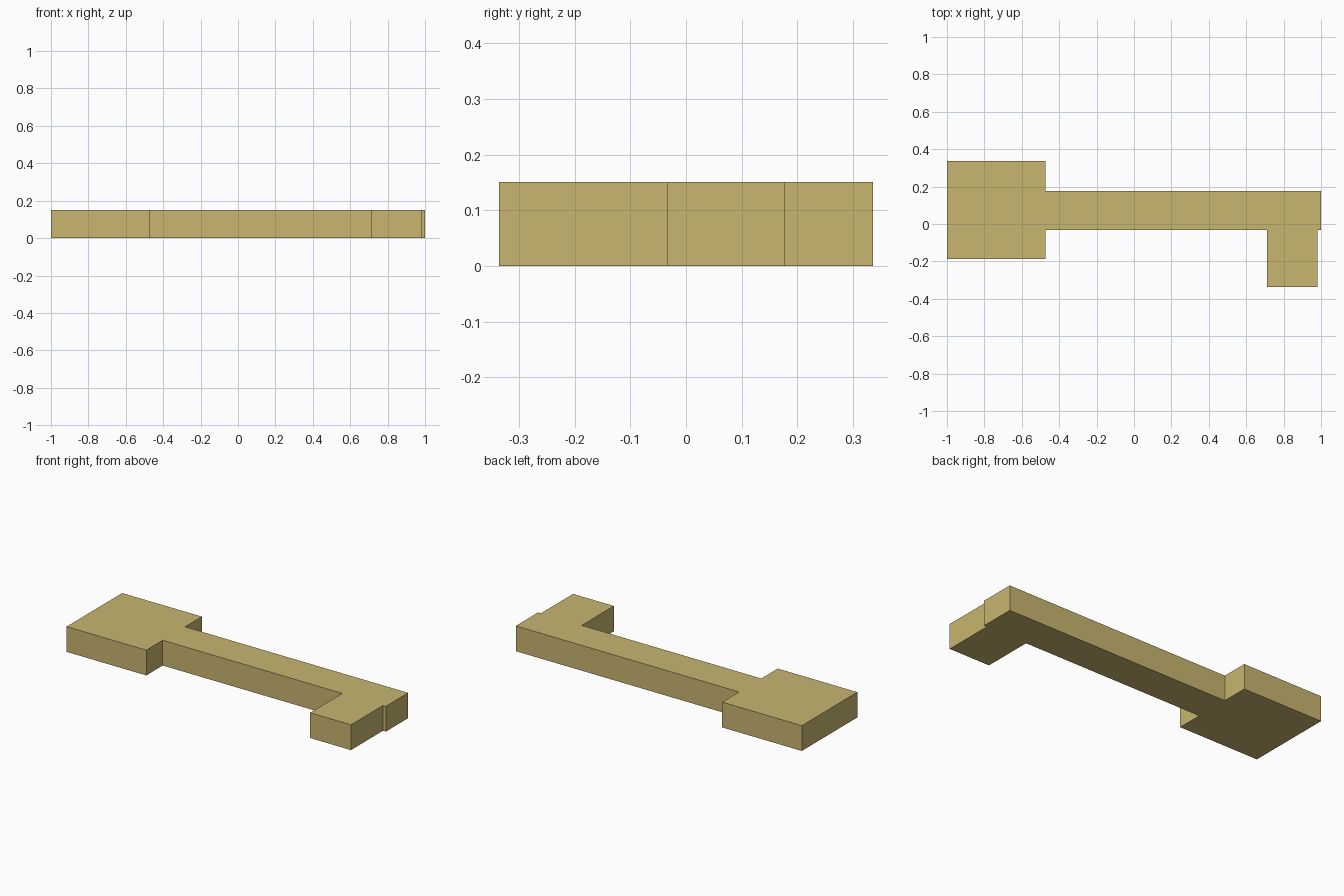
import bpy
import bmesh

cube = bpy.data.objects.get("Cube")
if cube:
    bpy.data.objects.remove(cube, do_unlink=True)

THICKNESS = 0.151

# Brass material
brass = bpy.data.materials.new("brass")
brass.use_nodes = True
color = (0.58, 0.465, 0.16, 1.0)
brass.diffuse_color = color
brass.node_tree.nodes["Principled BSDF"].inputs["Base Color"].default_value = color

# Outline of the key: square head, long shaft, single offset bit
head_end, bit_start, bit_end = -0.474, 0.712, 0.981
head_front, head_back = -0.188, 0.336
shaft_front, shaft_back = -0.033, 0.177
bit_front = -0.336
outline = [
    (-1, head_front), (head_end, head_front), (head_end, shaft_front),
    (bit_start, shaft_front), (bit_start, bit_front), (bit_end, bit_front),
    (bit_end, shaft_front), (1, shaft_front), (1, shaft_back),
    (head_end, shaft_back), (head_end, head_back), (-1, head_back),
]

# Extrude the outline into a solid plate
bm = bmesh.new()
base = bm.faces.new([bm.verts.new((x, y, 0)) for x, y in outline])
extruded = bmesh.ops.extrude_face_region(bm, geom=[base], use_keep_orig=True)
top_verts = [v for v in extruded["geom"] if isinstance(v, bmesh.types.BMVert)]
bmesh.ops.translate(bm, verts=top_verts, vec=(0, 0, THICKNESS))
bmesh.ops.recalc_face_normals(bm, faces=bm.faces)

mesh = bpy.data.meshes.new("key")
bm.to_mesh(mesh)
bm.free()
mesh.materials.append(brass)
bpy.context.collection.objects.link(bpy.data.objects.new("key", mesh))
